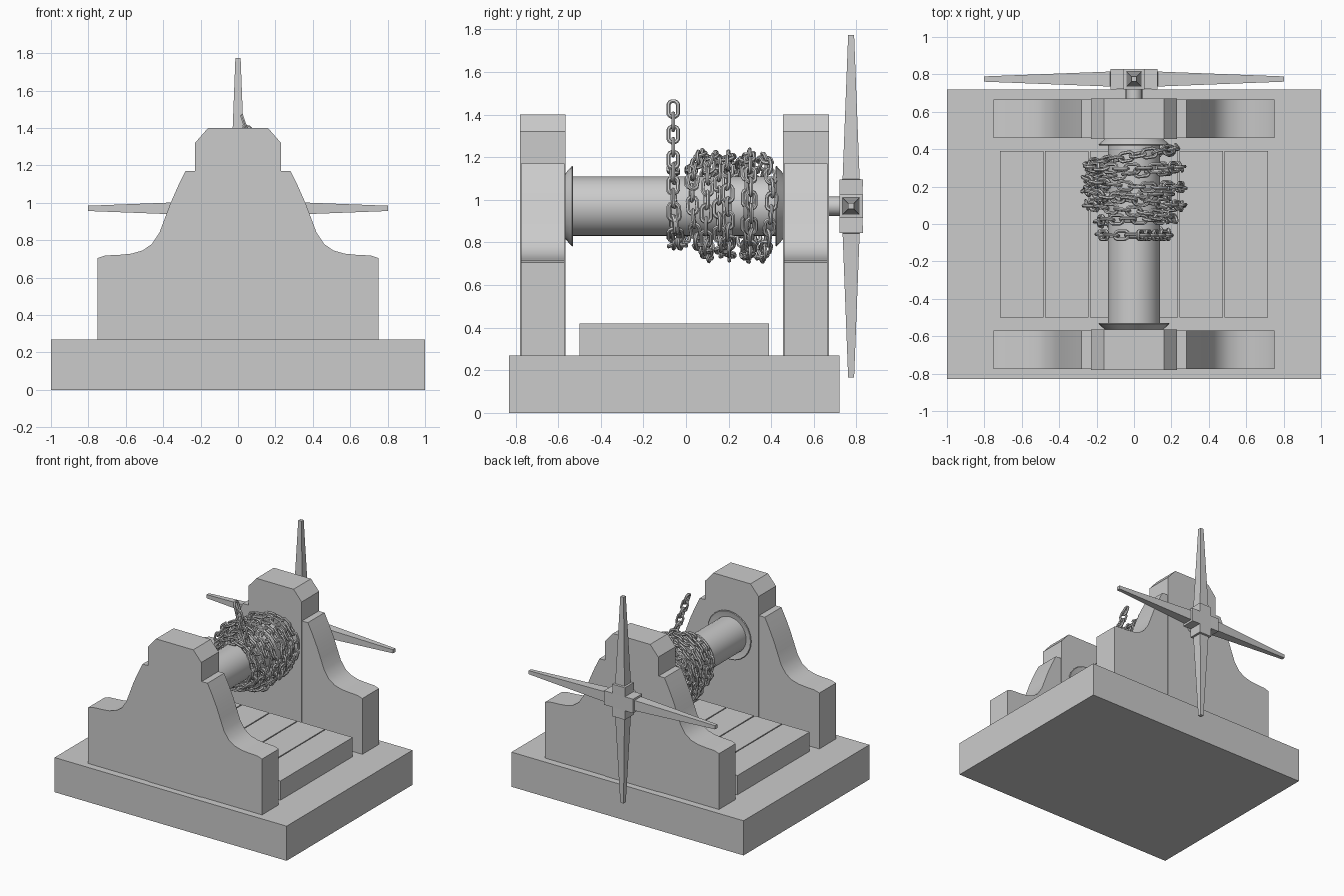
import bpy, bmesh, math, random
from mathutils import Vector, Matrix

if "Cube" in bpy.data.objects:
    bpy.data.objects.remove(bpy.data.objects["Cube"])

random.seed(4)
AX = 0.97                                   # height of the drum axis


def make(name, bm, smooth=None):
    bmesh.ops.recalc_face_normals(bm, faces=bm.faces)
    me = bpy.data.meshes.new(name)
    bm.to_mesh(me)
    bm.free()
    ob = bpy.data.objects.new(name, me)
    bpy.context.collection.objects.link(ob)
    if smooth:
        bpy.ops.object.select_all(action='DESELECT')
        ob.select_set(True)
        bpy.context.view_layer.objects.active = ob
        bpy.ops.object.shade_smooth_by_angle(angle=math.radians(smooth))
    return ob


def box(name, x0, x1, y0, y1, z0, z1):
    bm = bmesh.new()
    bmesh.ops.create_cube(bm, size=1)
    for v in bm.verts:
        v.co = ((x0 + x1) / 2 + v.co.x * (x1 - x0), (y0 + y1) / 2 + v.co.y * (y1 - y0),
                (z0 + z1) / 2 + v.co.z * (z1 - z0))
    return make(name, bm)


def extrude_profile(name, pts, y0, y1, smooth=None):
    bm = bmesh.new()
    face = bm.faces.new([bm.verts.new((x, y0, z)) for x, z in pts])
    out = bmesh.ops.extrude_face_region(bm, geom=[face])
    for v in out['geom']:
        if isinstance(v, bmesh.types.BMVert):
            v.co.y = y1
    return make(name, bm, smooth)


def lathe_y(name, prof, segs=32):
    """Revolve (radius, y) points about the drum axis."""
    bm = bmesh.new()
    rings = [[bm.verts.new((r * math.cos(a), y, AX + r * math.sin(a)))
              for a in (2 * math.pi * i / segs for i in range(segs))] for r, y in prof]
    for a, b in zip(rings, rings[1:]):
        for i in range(segs):
            j = (i + 1) % segs
            bm.faces.new((a[i], a[j], b[j], b[i]))
    bm.faces.new(rings[0])
    bm.faces.new(rings[-1])
    return make(name, bm, 35)


# Base slab and deck planks
box("base", -1, 1, -0.83, 0.72, 0, 0.27)
for i in range(6):
    x = -0.72 + 0.24 * i
    box(f"plank_{i}", x + 0.004, x + 0.236, -0.50, 0.39, 0.27, 0.42)

# Two supports: stepped centre post with a scrolled wing on each side
post = [(-0.23, 0.27), (0.23, 0.27), (0.23, 1.32), (0.16, 1.40), (-0.16, 1.40), (-0.23, 1.32)]
wing = [(0.23, 0.27), (0.75, 0.27), (0.75, 0.705), (0.71, 0.718), (0.63, 0.722), (0.57, 0.728),
        (0.51, 0.745), (0.46, 0.78), (0.42, 0.84), (0.39, 0.92), (0.36, 1.0), (0.32, 1.09),
        (0.28, 1.17), (0.23, 1.17)]
for name, y0, y1 in (("front", -0.78, -0.565), ("back", 0.455, 0.67)):
    extrude_profile(f"{name}_post", post, y0, y1)
    for side, s in (("right", 1), ("left", -1)):
        extrude_profile(f"{name}_{side}_wing", [(s * x, z) for x, z in wing], y0 + 0.005, y1 - 0.005, 35)

# Drum, flared collars and the axle stub
lathe_y("drum", [(0.14, -0.58), (0.14, 0.47)])
for name, y, s in (("front_collar", -0.57, 1), ("back_collar", 0.46, -1)):
    lathe_y(name, [(0.15, y), (0.19, y + s * 0.036), (0.185, y + s * 0.04), (0.14, y + s * 0.03)], 24)
lathe_y("axle", [(0.045, 0.64), (0.045, 0.76)], 16)

# Four-armed turning handle: square hub block, then a long tapering spoke
bm = bmesh.new()
for k in range(4):
    rot = Matrix.Translation((0, 0.775, AX)) @ Matrix.Rotation(k * math.pi / 2, 4, 'Y')
    rings = [[bm.verts.new(rot @ Vector((sx * h, sy * h, d)))
              for sx, sy in ((1, 1), (-1, 1), (-1, -1), (1, -1))]
             for h, d in ((0.054, 0.054), (0.055, 0.125), (0.040, 0.127), (0.014, 0.803))]
    for a, b in zip(rings, rings[1:]):
        for i in range(4):
            j = (i + 1) % 4
            bm.faces.new((a[i], a[j], b[j], b[i]))
    bm.faces.new(rings[-1])
# front and back faces of the hub
for y in (-0.054, 0.054):
    bm.faces.new([bm.verts.new((sx * 0.054, 0.775 + y, AX + sz * 0.054))
                  for sx, sz in ((1, 1), (-1, 1), (-1, -1), (1, -1))])
bmesh.ops.remove_doubles(bm, verts=bm.verts, dist=0.0005)
make("turning_handle", bm)

# Chain path: raised free end, one tidy turn, then an inner and an outer layer
a0 = math.radians(19)
start = Vector((0.18 * math.cos(a0), -0.06, AX + 0.18 * math.sin(a0)))
up = Vector((-math.sin(a0), 0, math.cos(a0)))
path = [start + up * 0.46 * (1 - i / 40) for i in range(40)]
turns, steps = 9.0, 90
for i in range(int(turns * steps)):
    t = i / steps
    if t < 1:
        y, r = -0.06, 0.18
    elif t < 5:
        y, r = -0.06 + 0.44 * (t - 1) / 4, 0.18 + 0.01 * (t - 1)
    else:
        y, r = 0.38 - 0.34 * (t - 5) / 4, min(0.245, 0.22 + 0.05 * (t - 5))
    if t > 1:
        k = min(1, t - 1)
        y += k * 0.025 * math.sin(5.3 * t)
        r += k * 0.012 * math.sin(11.7 * t + 1)
    a = a0 - 2 * math.pi * t
    path.append(Vector((r * math.cos(a), y, AX + r * math.sin(a))))

# Chain links: stadium-shaped rings, alternately turned, spaced along the path
N, M, WIRE, PITCH = 12, 6, 0.0095, 0.063
bm = bmesh.new()
count, travelled, target = 0, 0.0, 0.04
for p, q in zip(path, path[1:]):
    step = (q - p).length
    while travelled + step >= target:
        c = p.lerp(q, (target - travelled) / step)
        T = (q - p).normalized()
        U = Vector((0, 1, 0))
        U = (U - T * U.dot(T)).normalized()
        m = Matrix((T, U, T.cross(U))).transposed()
        roll = (count % 2) * math.pi / 2
        if count > 7:
            roll += random.uniform(-0.4, 0.4)
        m = m @ Matrix.Rotation(roll, 3, 'X')
        rings = []
        for i in range(N):
            a = 2 * math.pi * (i + 0.5) / N
            n = Vector((math.cos(a), math.sin(a), 0))
            mid = n * 0.0235 + Vector((math.copysign(0.017, n.x), 0, 0))
            rings.append([bm.verts.new(c + m @ (mid + n * WIRE * math.cos(b) + Vector((0, 0, WIRE * math.sin(b)))))
                          for b in (2 * math.pi * j / M for j in range(M))])
        for i in range(N):
            A, B = rings[i], rings[(i + 1) % N]
            for j in range(M):
                k = (j + 1) % M
                bm.faces.new((A[j], A[k], B[k], B[j]))
        count += 1
        target += PITCH
    travelled += step
make("chain", bm, 35)
